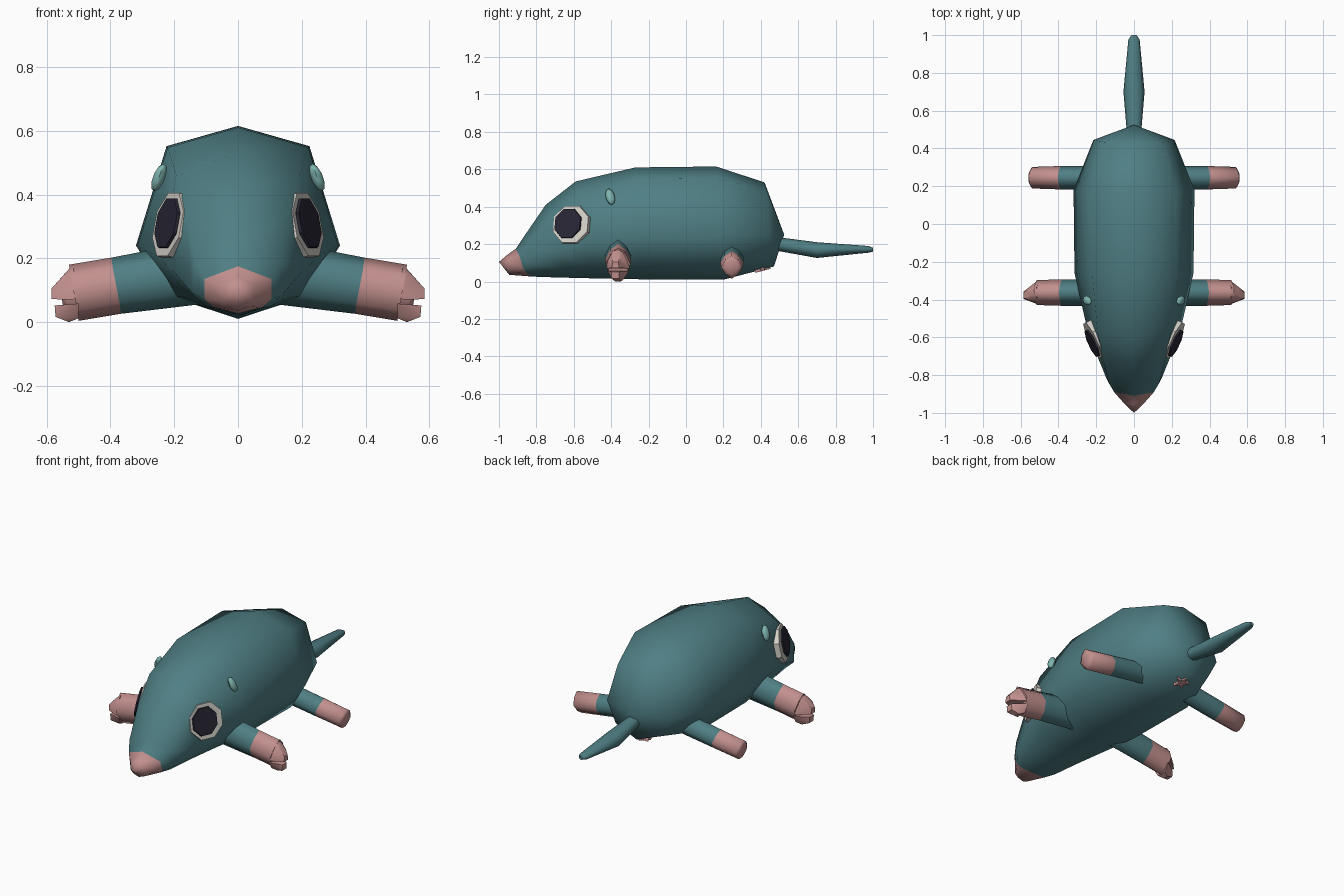
import bpy, bmesh, math
from mathutils import Vector

if "Cube" in bpy.data.objects:
    bpy.data.objects.remove(bpy.data.objects["Cube"], do_unlink=True)


def material(name, rgb):
    m = bpy.data.materials.new(name)
    m.use_nodes = True
    m.diffuse_color = (*rgb, 1)
    bsdf = m.node_tree.nodes["Principled BSDF"]
    bsdf.inputs["Base Color"].default_value = (*rgb, 1)
    bsdf.inputs["Roughness"].default_value = 0.8
    return m


TEAL = material("teal skin", (0.078, 0.21, 0.23))
PINK = material("pink skin", (0.54, 0.28, 0.27))
WHITE = material("eye white", (0.67, 0.64, 0.59))
DARK = material("dark pupil", (0.02, 0.019, 0.034))
MINT = material("pale ear teal", (0.21, 0.46, 0.43))


def finish(name, bm, mats, angle=80):
    bmesh.ops.recalc_face_normals(bm, faces=bm.faces[:])
    mesh = bpy.data.meshes.new(name)
    bm.to_mesh(mesh)
    bm.free()
    for m in mats:
        mesh.materials.append(m)
    ob = bpy.data.objects.new(name, mesh)
    bpy.context.collection.objects.link(ob)
    bpy.ops.object.select_all(action='DESELECT')
    ob.select_set(True)
    bpy.context.view_layer.objects.active = ob
    bpy.ops.object.shade_smooth_by_angle(angle=math.radians(angle))
    return ob


def loft(name, rings, mats, bands=None, angle=80):
    """Skin equal rings; a one-point ring is a pole. bands gives a material per span."""
    bm = bmesh.new()
    rows = [[bm.verts.new(p) for p in r] for r in rings]
    n = max(len(r) for r in rows)
    for k, (a, b) in enumerate(zip(rows, rows[1:])):
        for i in range(n):
            j = (i + 1) % n
            quad = [a[i % len(a)], a[j % len(a)], b[j % len(b)], b[i % len(b)]]
            f = bm.faces.new(list(dict.fromkeys(quad)))
            f.material_index = bands[k] if bands else 0
    for row, k in ((rows[0], 0), (rows[-1], -1)):
        if len(row) > 1:
            bm.faces.new(row).material_index = bands[k] if bands else 0
    return finish(name, bm, mats, angle)


def hull(name, pts, mat):
    bm = bmesh.new()
    for p in pts:
        bm.verts.new(p)
    bmesh.ops.convex_hull(bm, input=bm.verts[:])
    return finish(name, bm, [mat], 40)


# Body: eight-sided rings from nose tip to rump
def body_ring(y_top, y_bot, w, z_top, z_bot, t):
    u, uf = 0.70 + 0.30 * t, 0.895 - 0.165 * t
    half = [(0, 1), (u, uf), (1, 0.38 - 0.08 * t), (0.69, 0.12), (0, 0)]
    side = [(x * w, y_top + (y_bot - y_top) * i / 4, z_bot + f * (z_top - z_bot))
            for i, (x, f) in enumerate(half)]
    return side + [(-x, y, z) for x, y, z in side[3:0:-1]]


sections = [(-0.955, -0.945, 0.05, 0.143, 0.036, 1),
            (-0.91, -0.83, 0.105, 0.175, 0.027, 1),
            (-0.87, -0.77, 0.145, 0.235, 0.024, 0.7),
            (-0.75, -0.62, 0.20, 0.41, 0.02, 0.4),
            (-0.59, -0.50, 0.25, 0.535, 0.017, 0.25),
            (-0.27, -0.25, 0.315, 0.61, 0.012, 0),
            (0.16, 0.20, 0.32, 0.615, 0.01, 0),
            (0.42, 0.47, 0.215, 0.53, 0.08, 0)]
rings = [[(0, -1, 0.105)]] + [body_ring(*s) for s in sections] + [[(0, 0.525, 0.25)]]
loft("body", rings, [TEAL, PINK], [1, 1] + [0] * 7)

# Tail: slim spindle, thickest a third of the way along
tail = []
for y, w, z, h in ((0.46, 0.036, 0.205, 0.036), (0.70, 0.056, 0.168, 0.042),
                   (0.975, 0.03, 0.172, 0.018), (1.0, 0.014, 0.17, 0.01)):
    tail.append([(w * math.sin(a * math.pi / 4), y, z + h * math.cos(a * math.pi / 4))
                 for a in range(8)])
loft("tail", tail, [TEAL], angle=60)


# Leg section: rounded diamond
def leg_ring(s, x, y, z, ry, rz, lean=0.015):
    pts = []
    for i in range(8):
        a = i * math.pi / 4
        k = 1 if i % 2 == 0 else 0.87
        pts.append((s * (x + lean * math.cos(a)), y + k * ry * math.sin(a),
                    z + k * rz * math.cos(a)))
    return pts


def disc(name, centre, normal, ry, rz, depth, mat, sides=8):
    """Flat plate facing along normal, kept upright."""
    n = Vector(normal).normalized()
    u = Vector((0, 0, 1)).cross(n).normalized()
    v = n.cross(u)
    c = Vector(centre)
    rows = []
    for d, k in ((-depth, 1), (0, 0.97)):
        rows.append([c + n * d + k * (u * ry * math.cos(a) + v * rz * math.sin(a))
                     for a in [(i + 0.5) * 2 * math.pi / sides for i in range(sides)]])
    return loft(name, rows, [mat], angle=30)


for s, label in ((1, "left"), (-1, "right")):
    # Front leg with a two-part claw
    y = -0.363
    loft(label + "_front_leg",
         [leg_ring(s, 0.14, y, 0.152, 0.07, 0.097), leg_ring(s, 0.382, y, 0.114, 0.07, 0.088),
          leg_ring(s, 0.515, y, 0.092, 0.066, 0.088)], [TEAL, PINK], [0, 1])
    upper, lower = [], []
    for e in (1, -1):
        upper += [(0.50, y + e * 0.064, 0.10), (0.515, y + e * 0.03, 0.165),
                  (0.515, y + e * 0.06, 0.07), (0.562, y - 0.012 + e * 0.025, 0.13),
                  (0.585, y - 0.014 + e * 0.014, 0.105), (0.584, y - 0.014 + e * 0.02, 0.072)]
        lower += [(0.50, y + e * 0.06, 0.058), (0.575, y - 0.014 + e * 0.02, 0.052),
                  (0.572, y - 0.014 + e * 0.02, 0.016), (0.53, y + e * 0.015, 0.0),
                  (0.50, y + e * 0.03, 0.012)]
    upper.append((0.518, y, 0.18))
    for part, pts in (("upper", upper), ("lower", lower)):
        hull(f"{label}_{part}_claw", [(s * px, py, pz) for px, py, pz in pts], PINK)

    # Hind leg
    y = 0.245
    loft(label + "_hind_leg",
         [leg_ring(s, 0.14, y, 0.138, 0.064, 0.064), leg_ring(s, 0.388, y, 0.1, 0.062, 0.063),
          leg_ring(s, 0.54, y, 0.077, 0.057, 0.062), leg_ring(s, 0.553, y, 0.075, 0.035, 0.04, 0.006)],
         [TEAL, PINK], [0, 1, 1])

    # Eye
    n = Vector((s * 0.9, -0.41, 0.2)).normalized()
    c = Vector((s * 0.22, -0.617, 0.306))
    disc(label + "_eye", c, n, 0.112, 0.112, 0.06, WHITE)
    disc(label + "_pupil", c + n * 0.007 + Vector((0, -0.014, 0.004)), n, 0.082, 0.086, 0.009, DARK)

    # Ear: small faceted bead
    bm = bmesh.new()
    bmesh.ops.create_uvsphere(bm, u_segments=8, v_segments=5, radius=1)
    for v in bm.verts:
        x, yy, z = v.co
        v.co = (s * (0.248 + 0.02 * x - 0.014 * z), -0.405 + 0.025 * yy - 0.008 * z, 0.453 + 0.043 * z)
    finish(label + "_ear", bm, [MINT], 50)

# Small star patch under the tail
star = []
for d in (-0.012, 0.007):
    row = []
    for i in range(10):
        r = 0.045 if i % 2 == 0 else 0.02
        a = i * math.pi / 5
        py = r * math.cos(a)
        row.append((r * math.sin(a), 0.405 + py + d * 0.25, 0.063 + py * 0.26 - d))
    star.append(row)
loft("underside_star", star, [PINK], angle=30)
